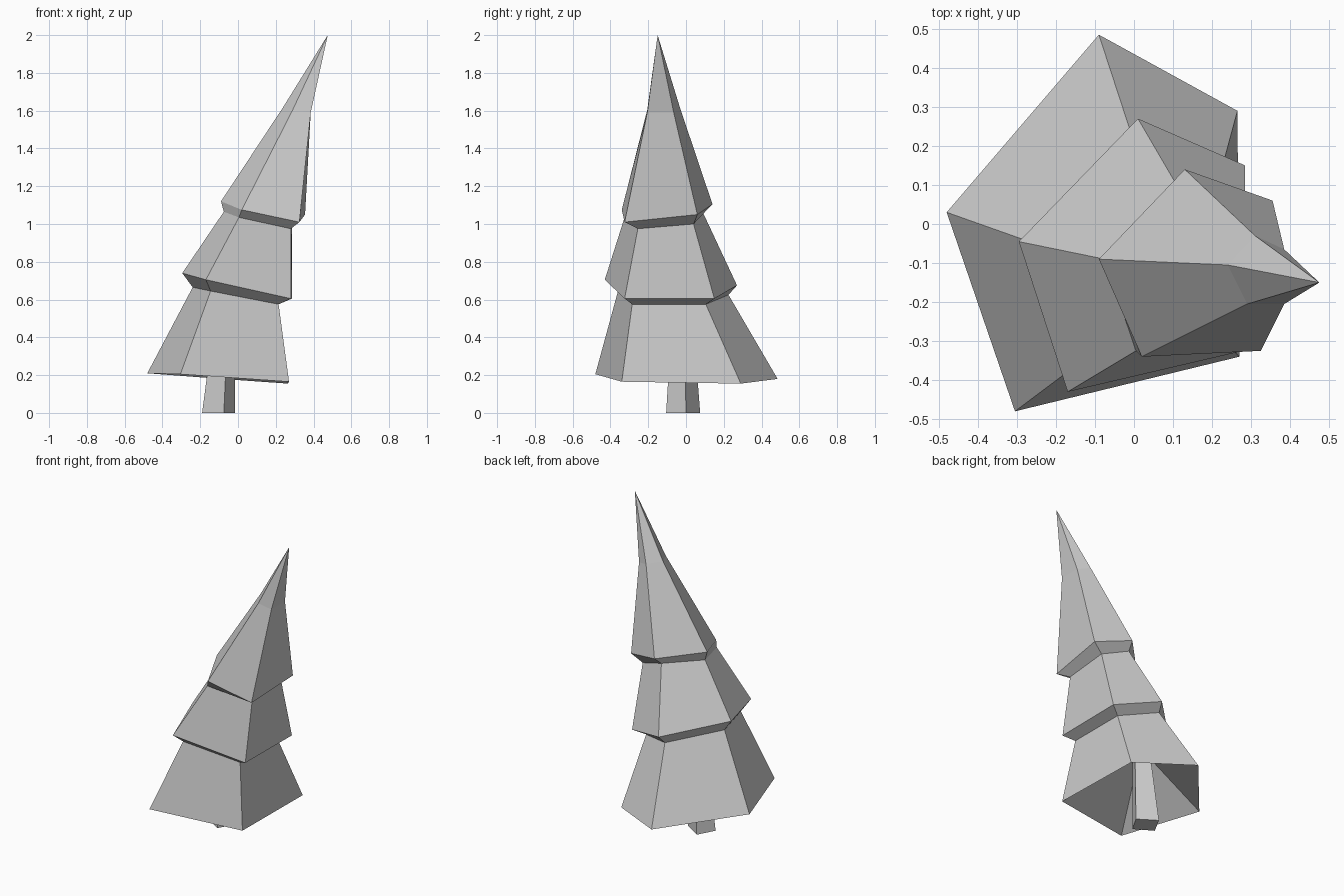
import bpy
import bmesh

default = bpy.data.objects.get("Cube")
if default:
    bpy.data.objects.remove(default, do_unlink=True)

grey = bpy.data.materials.new("plain_grey")
grey.use_nodes = True
tone = (0.6, 0.6, 0.6, 1)
grey.diffuse_color = tone
grey.node_tree.nodes["Principled BSDF"].inputs["Base Color"].default_value = tone


def loft(name, rings):
    """Join successive rings with flat faces; a one-point ring closes to a tip."""
    bm = bmesh.new()
    loops = [[bm.verts.new(p) for p in ring] for ring in rings]
    for low, high in zip(loops, loops[1:]):
        n = max(len(low), len(high))
        for i in range(n):
            j = (i + 1) % n
            if len(low) == 1:
                bm.faces.new((low[0], high[i], high[j]))
            elif len(high) == 1:
                bm.faces.new((low[i], low[j], high[0]))
            else:
                bm.faces.new((low[i], low[j], high[j], high[i]))
    for end in (loops[0], loops[-1]):
        if len(end) > 2:
            bm.faces.new(end)
    bmesh.ops.recalc_face_normals(bm, faces=bm.faces)
    mesh = bpy.data.meshes.new(name)
    bm.to_mesh(mesh)
    bm.free()
    mesh.materials.append(grey)
    obj = bpy.data.objects.new(name, mesh)
    bpy.context.collection.objects.link(obj)
    return obj


# Leaning five-sided foliage: hollow underside, three flared tiers, bent tip
loft("foliage", [
    [(-0.07, -0.02, 0.51)],
    [(-0.09, 0.485, 0.18), (-0.48, 0.03, 0.21), (-0.305, -0.48, 0.205),
     (0.27, -0.34, 0.165), (0.265, 0.29, 0.155)],
    [(-0.005, 0.225, 0.625), (-0.24, -0.055, 0.665), (-0.145, -0.36, 0.645),
     (0.215, -0.285, 0.575), (0.215, 0.105, 0.575)],
    [(0.01, 0.27, 0.675), (-0.295, -0.045, 0.74), (-0.17, -0.43, 0.705),
     (0.28, -0.325, 0.605), (0.285, 0.15, 0.605)],
    [(0.115, 0.09, 1.06), (-0.075, -0.09, 1.065), (0.005, -0.325, 1.035),
     (0.28, -0.255, 0.975), (0.285, 0.04, 1.0)],
    [(0.13, 0.14, 1.105), (-0.09, -0.09, 1.12), (0.02, -0.34, 1.075),
     (0.325, -0.325, 1.01), (0.355, 0.06, 1.05)],
    [(0.31, -0.03, 1.61), (0.24, -0.105, 1.62), (0.29, -0.205, 1.605),
     (0.385, -0.205, 1.59), (0.385, -0.065, 1.59)],
    [(0.475, -0.15, 2.0)],
])

# Tapered square trunk, turned about its axis and leaning with the tree
base = [(-0.19, -0.035), (-0.075, -0.105), (-0.015, 0.0), (-0.13, 0.075)]
cx, cy = -0.1025, -0.016
loft("trunk", [
    [(x, y, 0) for x, y in base],
    [(-0.07 + (x - cx) * 0.62, -0.02 + (y - cy) * 0.62, 0.5) for x, y in base],
])
